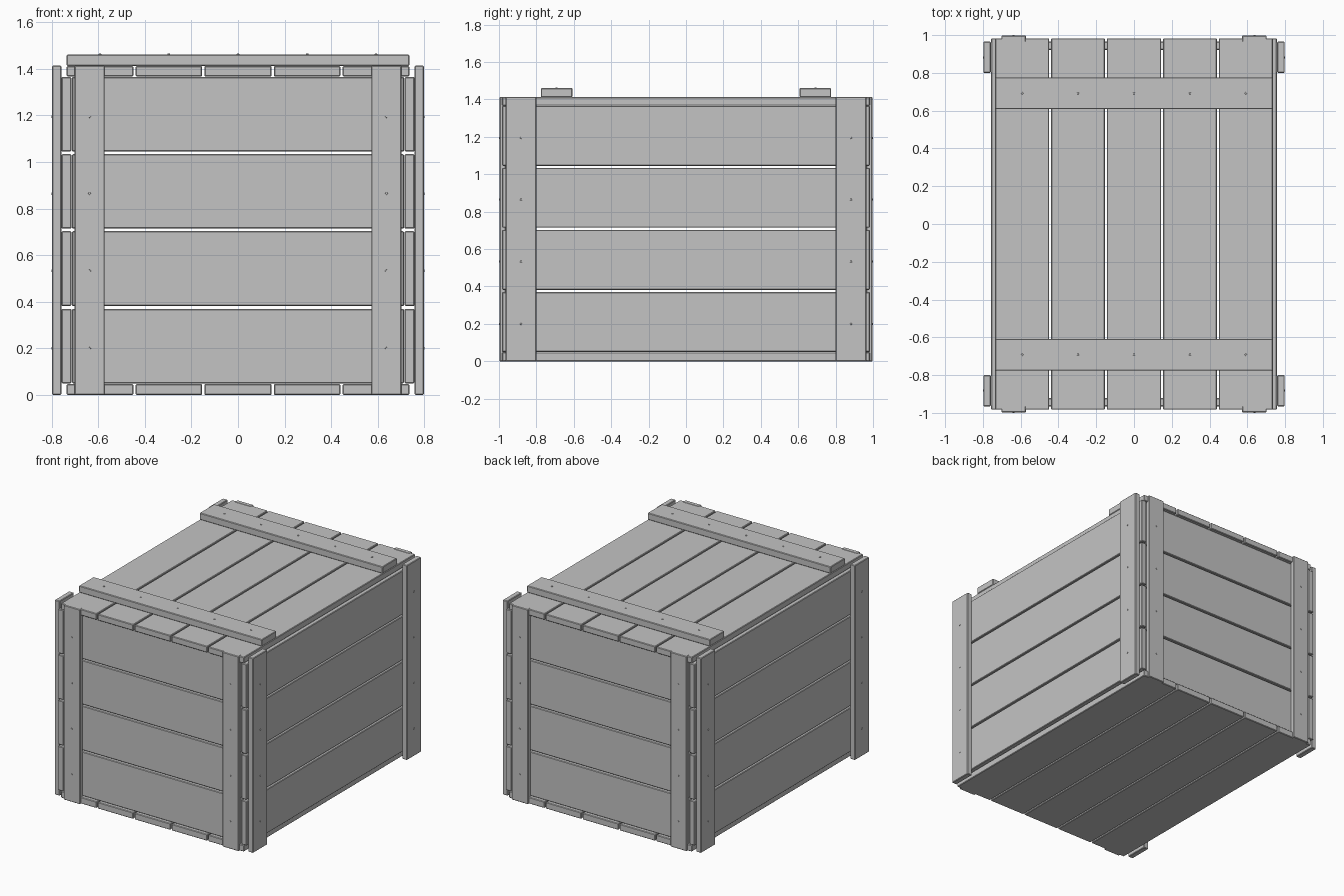
import bpy, bmesh, math
from mathutils import Vector

if "Cube" in bpy.data.objects:
    bpy.data.objects.remove(bpy.data.objects["Cube"])

mat = bpy.data.materials.new("crate_grey")
mat.diffuse_color = (0.55, 0.55, 0.55, 1)
mat.use_nodes = True
mat.node_tree.nodes["Principled BSDF"].inputs["Base Color"].default_value = mat.diffuse_color


def finish(name, bm):
    me = bpy.data.meshes.new(name)
    bm.to_mesh(me)
    bm.free()
    me.materials.append(mat)
    ob = bpy.data.objects.new(name, me)
    bpy.context.collection.objects.link(ob)
    return ob


def board(name, x, y, z, bevel=0.004):
    """Plank spanning the given (min, max) ranges, with lightly eased edges."""
    bm = bmesh.new()
    bmesh.ops.create_cube(bm, size=1)
    for v in bm.verts:
        v.co = Vector([(r[0] + r[1]) / 2 + c * (r[1] - r[0])
                       for r, c in zip((x, y, z), v.co)])
    bmesh.ops.bevel(bm, geom=bm.edges[:], offset=bevel, segments=1, affect='EDGES')
    return finish(name, bm)


def nail(name, pos, normal):
    """Small flat nail head sitting on a face."""
    bm = bmesh.new()
    bmesh.ops.create_cone(bm, cap_ends=True, segments=8, radius1=0.007,
                          radius2=0.005, depth=0.008)
    ob = finish(name, bm)
    ob.location = pos
    ob.rotation_euler = Vector(normal).to_track_quat('Z', 'Y').to_euler()


def span(s, a, b):
    return tuple(sorted((s * a, s * b)))


rows = [(0.05, 0.37), (0.382, 0.703), (0.714, 1.034), (1.045, 1.365)]
cols = [(-0.735, -0.449), (-0.439, -0.154), (-0.144, 0.144),
        (0.154, 0.439), (0.449, 0.735)]

# Floor and lid boards
for i, c in enumerate(cols):
    board(f"floor_board_{i}", c, (-0.983, 0.983), (0, 0.047))
    board(f"lid_board_{i}", c, (-0.983, 0.983), (1.367, 1.412))

for s, end, side in ((-1, "front", "left"), (1, "back", "right")):
    # Horizontal wall planks
    for i, r in enumerate(rows):
        board(f"{end}_plank_{i}", (-0.712, 0.712), span(s, 0.922, 0.965), r)
        board(f"{side}_plank_{i}", span(s, 0.715, 0.757), (-0.983, 0.983), r)
    # Upright corner posts with nails
    for t in (-1, 1):
        board(f"{end}_post", span(t, 0.572, 0.702), span(s, 0.963, 0.997), (0, 1.414))
        board(f"{side}_post", span(s, 0.758, 0.797), span(t, 0.80, 0.965), (0, 1.414))
        for r in rows:
            z = sum(r) / 2 - 0.01
            nail(f"{end}_nail", (t * 0.637, s * 0.996, z), (0, s, 0))
            nail(f"{side}_nail", (s * 0.796, t * 0.882, z), (s, 0, 0))
    # Lid battens with nails
    board(f"{end}_batten", (-0.735, 0.735), span(s, 0.608, 0.776), (1.412, 1.461))
    for c in cols:
        nail("batten_nail", (sum(c) / 2, s * 0.692, 1.461), (0, 0, 1))
